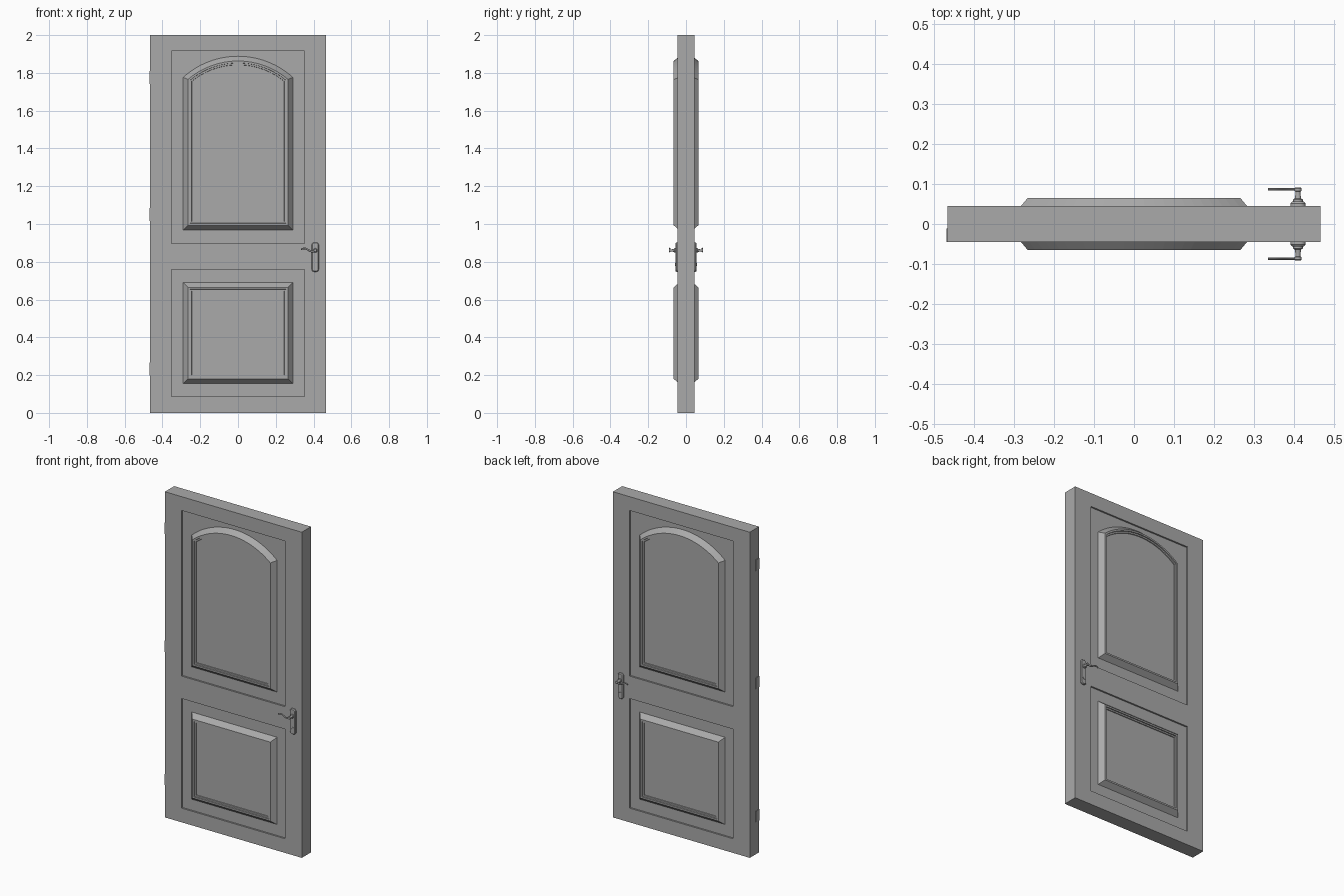
import bpy, bmesh
from math import sin, cos, pi, asin, sqrt

if "Cube" in bpy.data.objects:
    bpy.data.objects.remove(bpy.data.objects["Cube"])

grey = bpy.data.materials.new("door_grey")
grey.use_nodes = True
colour = (0.4, 0.4, 0.4, 1)
grey.diffuse_color = colour
grey.node_tree.nodes["Principled BSDF"].inputs["Base Color"].default_value = colour

HALF = 0.045          # half thickness of the slab
RECESS = 0.01         # depth of the sunk panel beds


def finish(name, bm, mirror=False, smooth=False):
    bmesh.ops.recalc_face_normals(bm, faces=bm.faces)
    mesh = bpy.data.meshes.new(name)
    bm.to_mesh(mesh)
    bm.free()
    mesh.materials.append(grey)
    obj = bpy.data.objects.new(name, mesh)
    bpy.context.collection.objects.link(obj)
    if mirror:
        mod = obj.modifiers.new("both_sides", 'MIRROR')
        mod.use_axis = (False, True, False)
        mod.use_mirror_merge = False
    if smooth:
        bpy.ops.object.select_all(action='DESELECT')
        obj.select_set(True)
        bpy.context.view_layer.objects.active = obj
        bpy.ops.object.shade_smooth_by_angle(angle=pi / 6)
    return obj


def loft(name, loops, mirror=True, smooth=False):
    """Skin a row of matching closed loops and cap both ends."""
    bm = bmesh.new()
    rings = [[bm.verts.new(p) for p in loop] for loop in loops]
    for a, b in zip(rings, rings[1:]):
        for i in range(len(a)):
            j = (i + 1) % len(a)
            bm.faces.new((a[i], a[j], b[j], b[i]))
    bm.faces.new(rings[0])
    bm.faces.new(rings[-1])
    return finish(name, bm, mirror, smooth)


def box(name, lo, hi):
    loops = [[(x, lo[1], lo[2]), (x, hi[1], lo[2]), (x, hi[1], hi[2]), (x, lo[1], hi[2])]
             for x in (lo[0], hi[0])]
    return loft(name, loops, mirror=False)


def lathe(name, x, z, profile, sides=20):
    """Turn (radius, y) points around an axis pointing to the front."""
    loops = [[(x + r * cos(2 * pi * i / sides), -y, z + r * sin(2 * pi * i / sides))
              for i in range(sides)] for r, y in profile]
    return loft(name, loops, smooth=True)


# Door slab with two sunk beds on each side
beds = [(0.087, 0.76), (0.898, 1.915)]
bm = bmesh.new()
bmesh.ops.create_cube(bm, size=1)
for v in bm.verts:
    v.co = (v.co.x * 0.93, v.co.y * 2 * HALF, v.co.z * 2 + 1)
cuts = [((x, 0, 0), (1, 0, 0)) for x in (-0.352, 0.352)]
cuts += [((0, 0, z), (0, 0, 1)) for bed in beds for z in bed]
for co, no in cuts:
    bmesh.ops.bisect_plane(bm, geom=bm.verts[:] + bm.edges[:] + bm.faces[:],
                           plane_co=co, plane_no=no)
bm.normal_update()
sunk = []
for f in bm.faces:
    c = f.calc_center_median()
    if abs(f.normal.y) > 0.9 and abs(c.x) < 0.3 and any(a < c.z < b for a, b in beds):
        sunk.append(f)
for f in bmesh.ops.extrude_discrete_faces(bm, faces=sunk)["faces"]:
    for v in f.verts:
        v.co.y -= RECESS if v.co.y > 0 else -RECESS
finish("door_slab", bm)


# Raised panels: sloped border, flat rim and two small steps down to the field
def outline(half, bottom, top, rise, d, y):
    """Panel outline inset by d; a rise above zero arches the top."""
    w, z0 = half - d, bottom + d
    pts = [(-w, y, z0), (w, y, z0)]
    if rise:
        radius = (half ** 2 + rise ** 2) / (2 * rise)
        zc, r = top - radius, radius - d
        a, n = asin(w / r), 24
        pts += [(r * sin(a - 2 * a * i / n), y, zc + r * cos(a - 2 * a * i / n))
                for i in range(n + 1)]
    else:
        pts += [(w, y, top - d), (-w, y, top - d)]
    return pts


steps = [(0, 0.034), (0.026, 0.065), (0.036, 0.065), (0.037, 0.059),
         (0.046, 0.059), (0.047, 0.054)]
for name, bottom, top, rise in (("lower_panel", 0.154, 0.691, 0),
                                ("upper_panel", 0.967, 1.889, 0.112)):
    loft(name, [outline(0.291, bottom, top, rise, d, -y) for d, y in steps])

# Handle back plate with rounded corners
HX, HZ = 0.409, 0.86


def plate_loop(w, h, r, y, n=5):
    pts = []
    for k, (sx, sz) in enumerate(((1, 1), (-1, 1), (-1, -1), (1, -1))):
        for i in range(n + 1):
            a = (k + i / n) * pi / 2
            pts.append((HX + sx * (w - r) + r * cos(a), -y, 0.825 + sz * (h - r) + r * sin(a)))
    return pts


loft("handle_plate", [plate_loop(0.019, 0.078, 0.014, HALF - 0.002),
                      plate_loop(0.019, 0.078, 0.014, 0.051),
                      plate_loop(0.015, 0.074, 0.011, 0.056)], smooth=True)

# Spindle, boss and lock cylinder
lathe("handle_spindle", HX, HZ, [(0.012, 0.055), (0.012, 0.061), (0.008, 0.064), (0.006, 0.075),
                                 (0.006, 0.081), (0.009, 0.082), (0.009, 0.089), (0.007, 0.0905)])
lathe("lock_cylinder", HX, 0.785, [(0.008, 0.055), (0.008, 0.058), (0.005, 0.058), (0.005, 0.057)])

# Wavy lever pointing toward the hinge side
N, SIDES = 14, 8
lever = []
for i in range(N + 1):
    t = i / N
    x = HX - 0.075 * t
    z = HZ + 0.006 * t - 0.006 * sin(2 * pi * t)
    r = 0.0065 - 0.002 * t
    lever.append([(x, -0.0865 + 0.0035 * cos(2 * pi * k / SIDES), z + r * sin(2 * pi * k / SIDES))
                  for k in range(SIDES)])
loft("handle_lever", lever, smooth=True)

# Hinge leaves on the edge
for name, z in (("bottom_hinge", 0.232), ("middle_hinge", 1.05), ("top_hinge", 1.775)):
    box(name, (-0.468, -HALF, z - 0.034), (-0.464, -0.011, z + 0.034))
